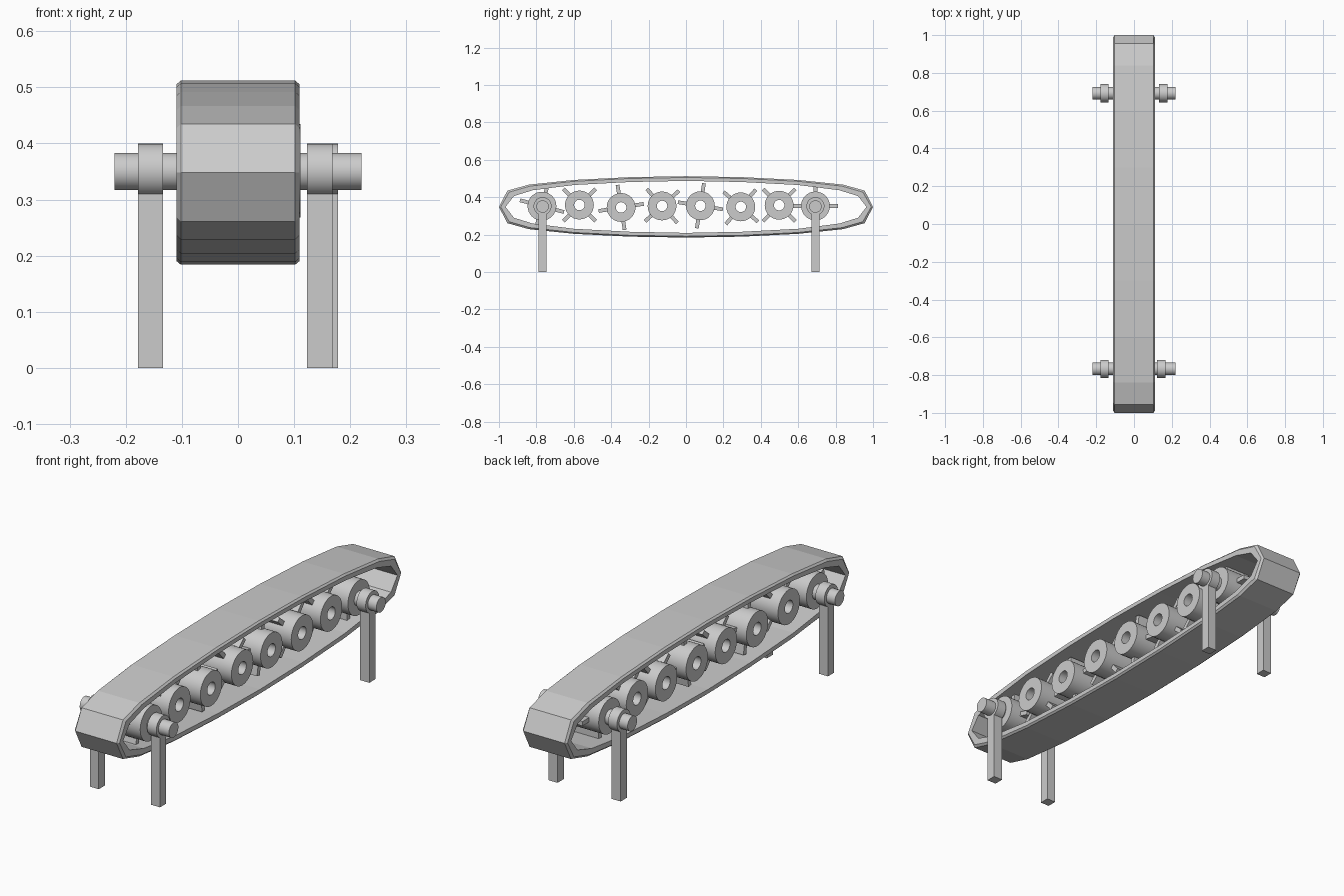
import bpy, bmesh, math
from mathutils import Matrix

if "Cube" in bpy.data.objects:
    bpy.data.objects.remove(bpy.data.objects["Cube"])

MID = 0.348


def make_object(name, bm, smooth=False):
    bmesh.ops.recalc_face_normals(bm, faces=bm.faces[:])
    mesh = bpy.data.meshes.new(name)
    bm.to_mesh(mesh)
    bm.free()
    ob = bpy.data.objects.new(name, mesh)
    bpy.context.collection.objects.link(ob)
    if smooth:
        bpy.ops.object.select_all(action='DESELECT')
        ob.select_set(True)
        bpy.context.view_layer.objects.active = ob
        bpy.ops.object.shade_smooth_by_angle(angle=math.radians(35))
    return ob


def bridge_loops(bm, rings):
    # quads between consecutive rings, wrapping round to the first
    for a, b in zip(rings, rings[1:] + rings[:1]):
        n = len(a)
        for i in range(n):
            j = (i + 1) % n
            bm.faces.new((a[i], a[j], b[j], b[i]))


def full_loop(quarter):
    # quarter outline (y, height) from the tip to the top, mirrored twice
    top = quarter + [(-y, h) for y, h in quarter[-2::-1]]
    return top + [(y, -h) for y, h in top[-2:0:-1]]


def add_box(bm, lo, hi, rot=Matrix()):
    size = [b - a for a, b in zip(lo, hi)]
    mid = [(a + b) / 2 for a, b in zip(lo, hi)]
    bmesh.ops.create_cube(bm, size=1, matrix=rot @ Matrix.Translation(mid)
                          @ Matrix.Diagonal((*size, 1)))


def cylinder(name, x0, x1, y, z, r, seg=32):
    bm = bmesh.new()
    m = Matrix.Translation(((x0 + x1) / 2, y, z)) @ Matrix.Rotation(math.pi / 2, 4, 'Y')
    bmesh.ops.create_cone(bm, cap_ends=True, segments=seg, radius1=r, radius2=r,
                          depth=x1 - x0, matrix=m)
    return make_object(name, bm, True)


# faceted belt with chamfered outer rims
outer = full_loop([(1, 0), (.955, .087), (.84, .119), (.6, .144), (.3, .159), (0, .164)])
inner = full_loop([(.965, 0), (.92, .058), (.82, .089), (.6, .117), (.3, .133), (0, .139)])
bm = bmesh.new()
rings = []
for x, t in ((-.11, 1), (-.11, .27), (-.102, 0), (.102, 0), (.11, .27), (.11, 1)):
    rings.append([bm.verts.new((x, a[0] + (b[0] - a[0]) * t, MID + a[1] + (b[1] - a[1]) * t))
                  for a, b in zip(outer, inner)])
bridge_loops(bm, rings)
make_object("belt", bm)

# hollow rollers with four paddles each: (y, z, paddle tilt)
rollers = [(-.77, .352, -15), (-.57, .358, 45), (-.347, .345, 9), (-.128, .353, 42),
           (.077, .354, -9), (.293, .348, 49), (.498, .357, 45), (.692, .353, 0)]
for k, (y, z, tilt) in enumerate(rollers, 1):
    bm = bmesh.new()
    rings = []
    for x, r in ((-.108, .028), (-.108, .077), (.111, .077), (.111, .028)):
        rings.append([bm.verts.new((x, y + r * math.cos(a), z + r * math.sin(a)))
                      for a in (2 * math.pi * i / 32 for i in range(32))])
    bridge_loops(bm, rings)
    make_object(f"roller_{k}", bm, True)
    bm = bmesh.new()
    for q in range(4):
        rot = Matrix.Translation((0, y, z)) @ Matrix.Rotation(math.radians(tilt + 90 * q), 4, 'X')
        add_box(bm, (-.06, .07, -.01), (.06, .122, .01), rot)
    make_object(f"paddles_{k}", bm)

# axles, collars and legs at both ends
for end, y, x0, x1 in (("front", -.767, .123, .168), ("back", .692, .133, .178)):
    cylinder(f"{end}_axle", -.22, .22, y, .35, .033)
    for side, a, b in (("left", -.178, -.134), ("right", x0, x1)):
        cylinder(f"{end}_{side}_collar", a, b, y, .352, .048)
        bm = bmesh.new()
        add_box(bm, (a, y - .022, 0), (b, y + .022, .315))
        make_object(f"{end}_{side}_leg", bm)
